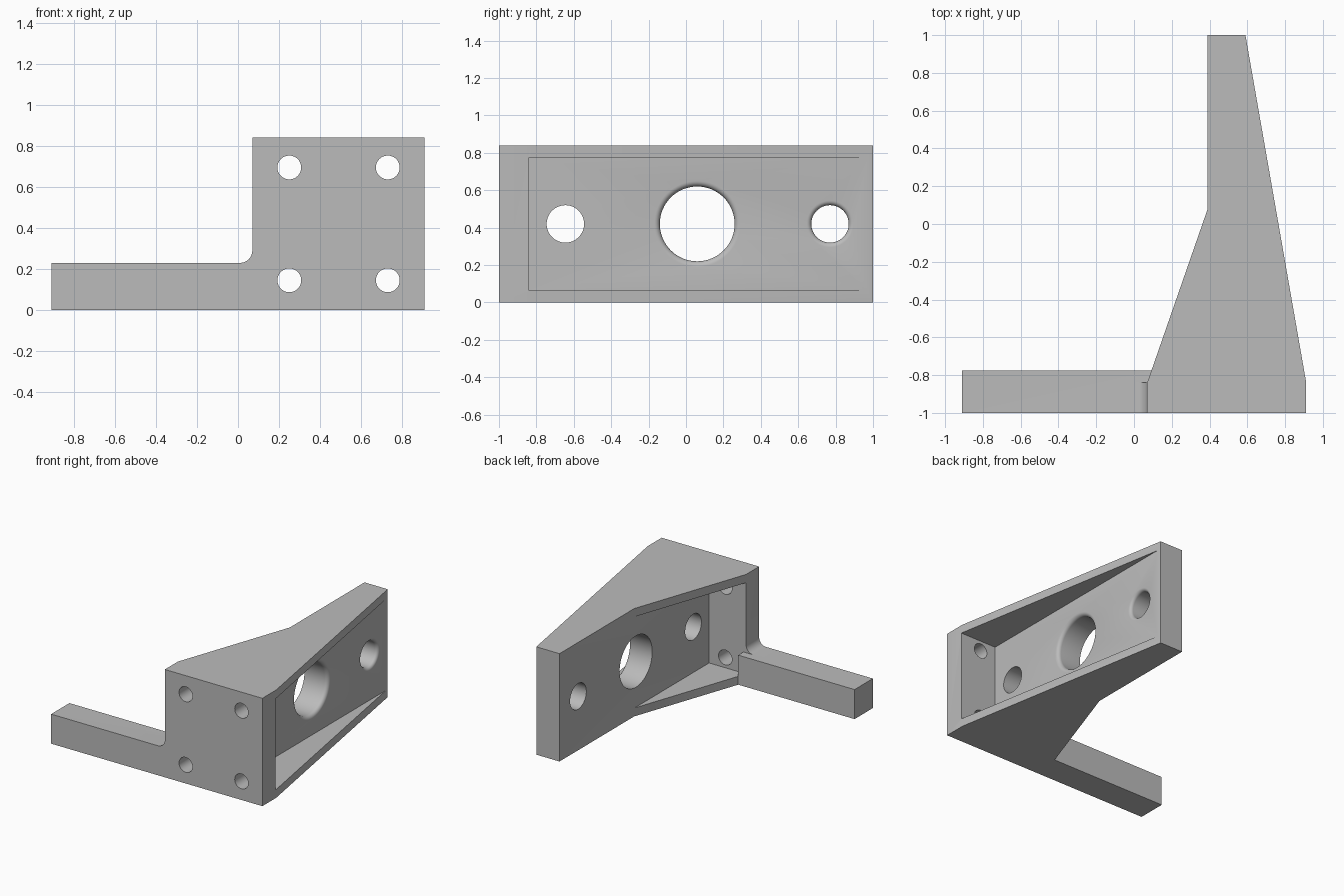
import bpy
import bmesh
from math import sin, cos, pi
from mathutils import Vector

cube = bpy.data.objects.get("Cube")
if cube:
    bpy.data.objects.remove(cube, do_unlink=True)

grey = bpy.data.materials.new("plain grey")
grey.use_nodes = True
grey.diffuse_color = (0.5, 0.5, 0.5, 1)
grey.node_tree.nodes["Principled BSDF"].inputs["Base Color"].default_value = (0.5, 0.5, 0.5, 1)


def add_object(name, bm):
    bmesh.ops.recalc_face_normals(bm, faces=bm.faces)
    mesh = bpy.data.meshes.new(name)
    bm.to_mesh(mesh)
    bm.free()
    mesh.materials.append(grey)
    obj = bpy.data.objects.new(name, mesh)
    bpy.context.collection.objects.link(obj)
    return obj


def prism(name, points, start, depth):
    """Extrude a closed 3D outline along a depth vector."""
    bm = bmesh.new()
    face = bm.faces.new([bm.verts.new(Vector(p) + Vector(start)) for p in points])
    ext = bmesh.ops.extrude_face_region(bm, geom=[face])
    verts = [g for g in ext["geom"] if isinstance(g, bmesh.types.BMVert)]
    bmesh.ops.translate(bm, verts=verts, vec=depth)
    return add_object(name, bm)


def box(name, lo, hi):
    a, b = Vector(lo), Vector(hi)
    outline = [(a.x, a.y, a.z), (b.x, a.y, a.z), (b.x, b.y, a.z), (a.x, b.y, a.z)]
    return prism(name, outline, (0, 0, 0), (0, 0, b.z - a.z))


def lathe(name, centre, axis, profile, sides=64):
    """Closed round solid from (distance along axis, radius) pairs."""
    bm = bmesh.new()
    rings = []
    for d, r in profile:
        ring = []
        for i in range(sides):
            u, v = r * cos(2 * pi * i / sides), r * sin(2 * pi * i / sides)
            p = (d, u, v) if axis == "x" else (u, d, v)
            ring.append(bm.verts.new(Vector(centre) + Vector(p)))
        rings.append(ring)
    for a, b in zip(rings, rings[1:]):
        for i in range(sides):
            j = (i + 1) % sides
            bm.faces.new((a[i], a[j], b[j], b[i]))
    bm.faces.new(rings[0])
    bm.faces.new(rings[-1])
    return add_object(name, bm)


def combine(target, tool, operation):
    mod = target.modifiers.new(operation.lower(), "BOOLEAN")
    mod.operation = operation
    mod.solver = "EXACT"
    mod.object = tool
    bpy.context.view_layer.objects.active = target
    bpy.ops.object.modifier_apply(modifier=mod.name)
    bpy.data.objects.remove(tool, do_unlink=True)


HEIGHT, FLANGE = 0.84, 0.065
PLATE_BACK = -0.84
WEB_LEFT, WEB_RIGHT = 0.39, 0.595

# Tapered body
outline = [(0.07, -1), (0.91, -1), (0.91, -0.83), (0.59, 1),
           (WEB_LEFT, 1), (WEB_LEFT, 0.08), (0.07, PLATE_BACK)]
bracket = prism("mounting_bracket", [(x, y, 0) for x, y in outline],
                (0, 0, 0), (0, 0, HEIGHT))

# Pockets either side of the web, leaving front plate and flanges
for name, x0, x1, y1 in (("pocket_a", -0.3, WEB_LEFT - 0.001, 0.2),
                         ("pocket_b", WEB_RIGHT, 1.2, 1.2)):
    cutter = box(name, (x0, PLATE_BACK, FLANGE), (x1, y1, HEIGHT - FLANGE))
    combine(bracket, cutter, "DIFFERENCE")

# Side arm
combine(bracket, box("side_arm", (-0.91, -1, 0), (0.093, -0.775, 0.23)), "UNION")

# Rounded inner corner between arm and plate
R = 0.06
corner = [(0.07 - R + R * sin(a), 0, 0.23 + R - R * cos(a))
          for a in [i * pi / 16 for i in range(9)]]
corner += [(0.12, 0, 0.23 + R), (0.12, 0, 0.18), (0.07 - R, 0, 0.18)]
combine(bracket, prism("arm_fillet", corner, (0, -1, 0), (0, 1 + PLATE_BACK, 0)), "UNION")

# Bolt holes in the front plate
for x in (0.25, 0.73):
    for z in (0.145, 0.695):
        hole = lathe("bolt_hole", (x, 0, z), "y", [(-1.1, 0.058), (-0.8, 0.058)], 48)
        combine(bracket, hole, "DIFFERENCE")

# Web holes, two of them with a rounded rim on the outer side
for y, r, rim in ((-0.645, 0.1, 0), (0.06, 0.2, 0.03), (0.77, 0.1, 0.025)):
    profile = [(0.3, r)]
    if rim:
        profile += [(WEB_RIGHT - rim + rim * sin(a), r + rim * (1 - cos(a)))
                    for a in [i * pi / 12 for i in range(7)]]
        profile.append((0.7, r + rim))
    else:
        profile.append((0.7, r))
    combine(bracket, lathe("web_hole", (0, y, HEIGHT / 2), "x", profile), "DIFFERENCE")

# Smooth the round surfaces, keep edges crisp
bpy.ops.object.select_all(action="DESELECT")
bracket.select_set(True)
bpy.context.view_layer.objects.active = bracket
bpy.ops.object.shade_smooth_by_angle(angle=0.5)
